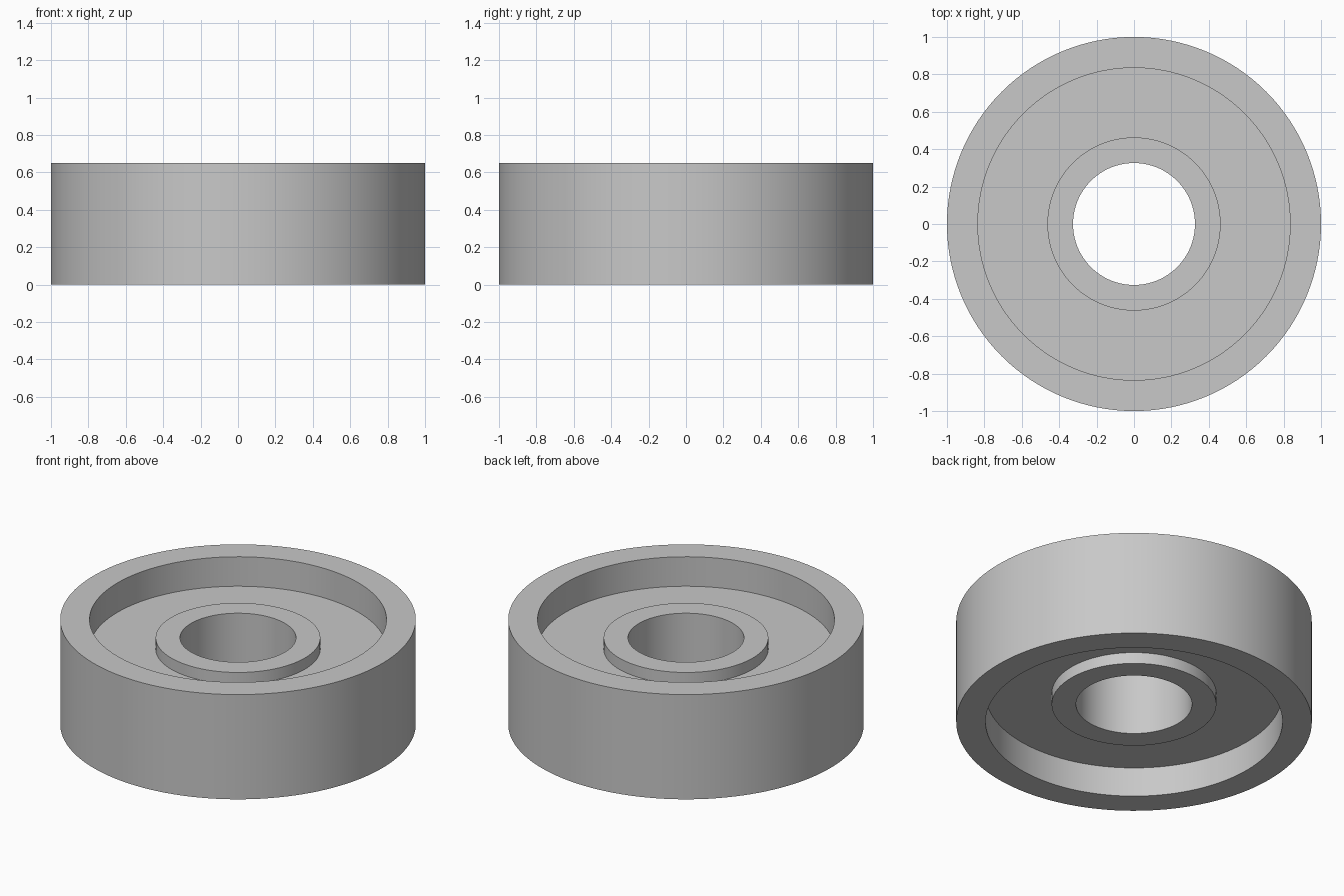
import bpy, bmesh, math

if "Cube" in bpy.data.objects:
    bpy.data.objects.remove(bpy.data.objects["Cube"])

# Material
steel = bpy.data.materials.new("light_grey")
steel.diffuse_color = (0.58, 0.58, 0.58, 1)
steel.use_nodes = True
steel.node_tree.nodes["Principled BSDF"].inputs["Base Color"].default_value = steel.diffuse_color

# Closed ring cross-section (radius, height): hub, recessed web and rim
H = 0.65
BORE, HUB, RECESS, RIM = 0.326, 0.463, 0.835, 1.0
HUB_DROP, WEB_DROP = 0.113, 0.183
top = [(BORE, H - HUB_DROP), (HUB, H - HUB_DROP), (HUB, H - WEB_DROP),
       (RECESS, H - WEB_DROP), (RECESS, H), (RIM, H)]
profile = top + [(r, H - z) for r, z in reversed(top)]

# Revolve the cross-section around z
SIDES = 128
bm = bmesh.new()
rings = []
for i in range(SIDES):
    a = 2 * math.pi * i / SIDES
    rings.append([bm.verts.new((r * math.cos(a), r * math.sin(a), z)) for r, z in profile])
for i in range(SIDES):
    a, b = rings[i], rings[(i + 1) % SIDES]
    for j in range(len(profile)):
        k = (j + 1) % len(profile)
        bm.faces.new((a[j], a[k], b[k], b[j]))
bmesh.ops.recalc_face_normals(bm, faces=bm.faces)

mesh = bpy.data.meshes.new("bearing_ring")
bm.to_mesh(mesh)
bm.free()
mesh.materials.append(steel)
ring = bpy.data.objects.new("bearing_ring", mesh)
bpy.context.collection.objects.link(ring)

# Smooth walls, sharp rims
bpy.context.view_layer.objects.active = ring
ring.select_set(True)
bpy.ops.object.shade_smooth_by_angle(angle=math.radians(30))
